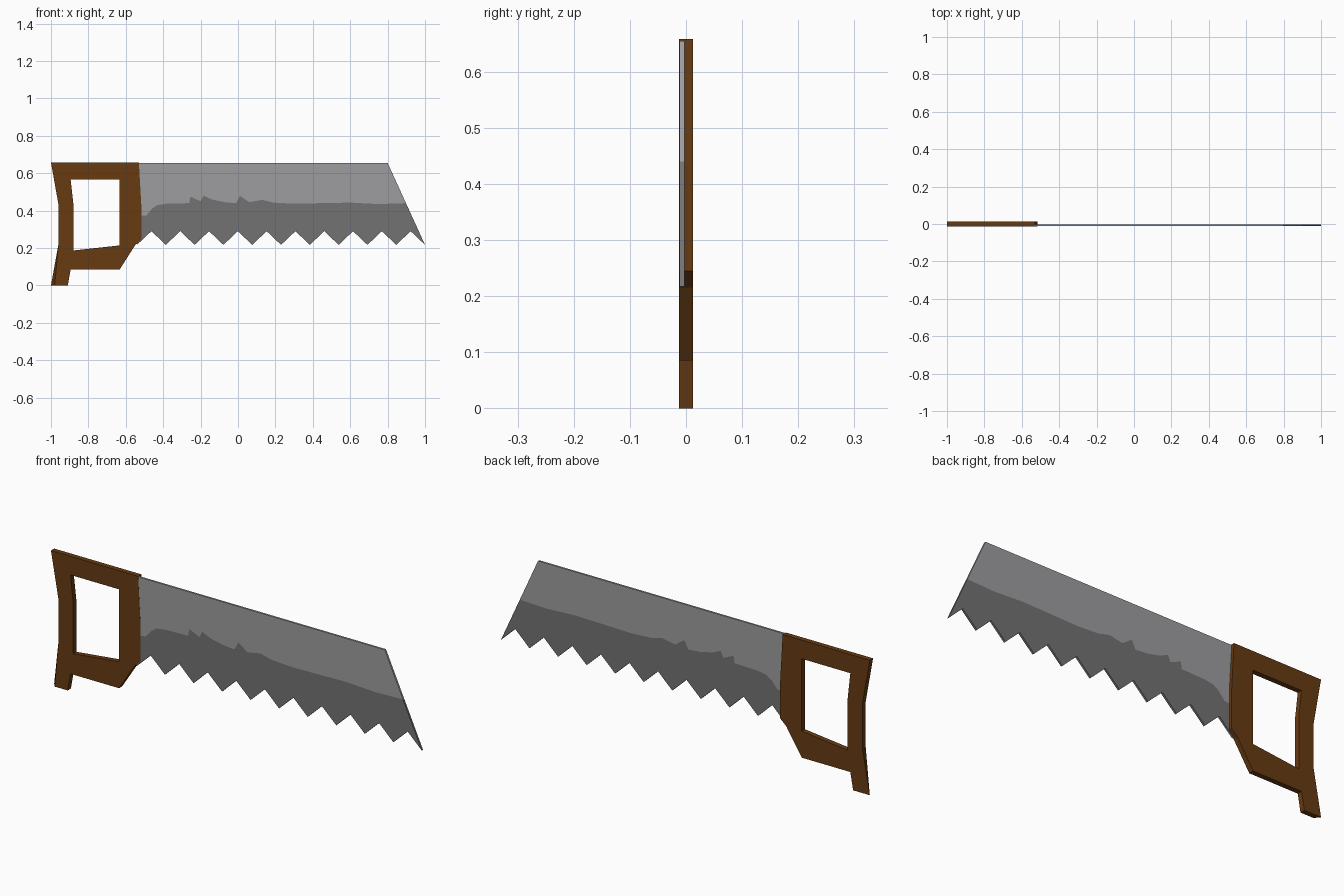
import bpy, bmesh

if "Cube" in bpy.data.objects:
    bpy.data.objects.remove(bpy.data.objects["Cube"])


def material(name, rgb):
    m = bpy.data.materials.new(name)
    m.diffuse_color = (*rgb, 1)
    m.use_nodes = True
    m.node_tree.nodes["Principled BSDF"].inputs["Base Color"].default_value = m.diffuse_color
    return m


wood = material("brown_wood", (0.135, 0.043, 0.006))
light_steel = material("light_steel", (0.34, 0.34, 0.35))
dark_steel = material("dark_steel", (0.17, 0.17, 0.17))


def plate(name, points, caps, y0, y1, mats, shift=None):
    """Flat plate: each cap polygon is made front and back, open edges get side walls."""
    bm = bmesh.new()
    shift = shift or {}
    front = [bm.verts.new((x + shift.get(i, 0), y0, z)) for i, (x, z) in enumerate(points)]
    back = [bm.verts.new((x, y1, z)) for x, z in points]
    edges = {}
    for slot, cap in enumerate(caps):
        slot = min(slot, len(mats) - 1)
        for side in (front, back):
            bm.faces.new([side[i] for i in cap]).material_index = slot
        for a, b in zip(cap, cap[1:] + cap[:1]):
            edges.setdefault(frozenset((a, b)), []).append((a, b, slot))
    for uses in edges.values():
        if len(uses) == 1:
            a, b, slot = uses[0]
            bm.faces.new((front[a], front[b], back[b], back[a])).material_index = slot
    bmesh.ops.recalc_face_normals(bm, faces=bm.faces[:])
    me = bpy.data.meshes.new(name)
    bm.to_mesh(me)
    bm.free()
    for m in mats:
        me.materials.append(m)
    ob = bpy.data.objects.new(name, me)
    bpy.context.collection.objects.link(ob)
    return ob


# Handle: outer outline, then the grip opening
outer = [(-1, .658), (-.96, .433), (-.96, .22), (-1, 0), (-.91, 0), (-.895, .085),
         (-.633, .085), (-.55, .215), (-.517, .245), (-.517, .43), (-.53, .658)]
grip = [(-.895, .567), (-.88, .433), (-.88, .187), (-.633, .214), (-.633, .567)]
plate("handle", outer + grip,
      [[0, 1, 12, 11], [1, 2, 13, 12], [2, 3, 4, 5, 13], [13, 5, 6, 14],
       [14, 6, 7, 8, 9, 10, 15], [15, 10, 0, 11]],
      -.0125, .0125, [wood], shift={3: .02})

# Blade: bright upper part and dark lower part share a wavy border
border = [(-.54, .37), (-.49, .375), (-.46, .41), (-.43, .43), (-.38, .437), (-.26, .44),
          (-.255, .475), (-.2, .45), (-.185, .48), (-.14, .46), (-.07, .445), (-.01, .44),
          (.01, .48), (.06, .445), (.13, .458), (.19, .443), (.3, .437), (.6, .443),
          (.75, .435), (.898, .44)]
back_edge = [(.8, .655), (-.54, .655)]
teeth = [(1 - .077 * i, .29 if i % 2 else .217) for i in range(21)]
n = len(border)
upper = list(range(n + 2))
lower = list(range(n)) + list(range(n + 2, n + 2 + len(teeth)))
plate("blade", border + back_edge + teeth, [upper, lower],
      -.012, -.0025, [light_steel, dark_steel])
